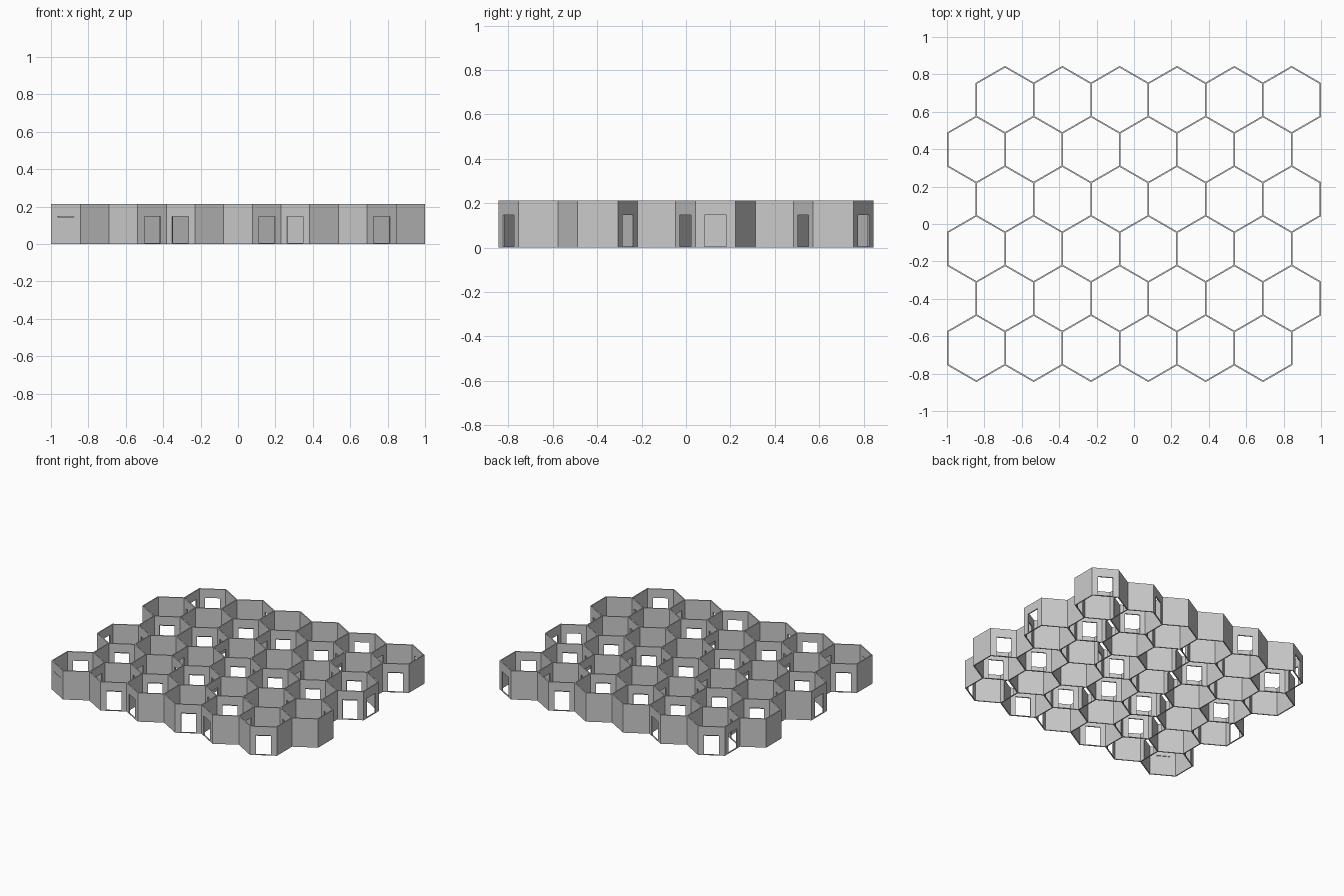
import bpy, bmesh, math
from mathutils import Matrix

if "Cube" in bpy.data.objects:
    bpy.data.objects.remove(bpy.data.objects["Cube"])

T = 0.008                     # wall thickness
W = (2 - T) / 6.5             # width of a cell across flats
R = W / math.sqrt(3)          # side of a cell
H = 0.213                     # wall height
DOOR_W, DOOR_TOP, SILL = 0.1, 0.147, 0.005
N = 6

# Doorways: side direction in degrees -> row -> columns
DOORS = {
    0:   {0: [0, 4], 1: [0, 2], 2: [1], 3: [1, 3, 5], 4: [2, 4], 5: [4]},
    60:  {0: [1, 3, 5], 1: [1, 2, 4, 5], 2: [0, 3], 3: [1, 4], 4: [0, 4], 5: [1, 5]},
    300: {0: [1, 3, 5], 1: [1, 3], 2: [0, 2], 3: [2, 3, 4, 5], 4: [0, 1, 5], 5: [1, 2, 3, 5]},
    120: {0: [0], 5: [0, 4]},
    180: {2: [0], 5: [0]},
    240: {0: [0, 2, 4]},
}
CLOSED = (0, 0, 240)


def centre(r, c):
    return (c - 2.75 + 0.5 * (r % 2)) * W, (r - 2.5) * 1.5 * R


def midpoint(r, c, deg):
    x, y = centre(r, c)
    a = math.radians(deg)
    return x + W / 2 * math.cos(a), y + W / 2 * math.sin(a)


def key(p):
    return round(p[0] * 50), round(p[1] * 50)


def placement(r, c, deg):
    x, y = midpoint(r, c, deg)
    return Matrix.Translation((x, y, 0)) @ Matrix.Rotation(math.radians(deg + 90), 4, 'Z')


def rect(bm, half, z0, z1, y, m):
    return [bm.verts.new(m @ v) for v in (
        Matrix.Translation((-half, y, z0)).translation, Matrix.Translation((half, y, z0)).translation,
        Matrix.Translation((half, y, z1)).translation, Matrix.Translation((-half, y, z1)).translation)]


def ring(bm, a, b):
    for i in range(4):
        j = (i + 1) % 4
        bm.faces.new((a[i], a[j], b[j], b[i]))


def panel(bm, half, z0, z1, t, m):
    f, b = (rect(bm, half, z0, z1, y, m) for y in (-t / 2, t / 2))
    bm.faces.new(f)
    bm.faces.new(b[::-1])
    ring(bm, b, f)


def wall_with_door(bm, half, m):
    of, ob = (rect(bm, half, 0, H, y, m) for y in (-T / 2, T / 2))
    jf, jb = (rect(bm, DOOR_W / 2, SILL, DOOR_TOP, y, m) for y in (-T / 2, T / 2))
    ring(bm, of, jf)
    ring(bm, jf, jb)
    ring(bm, jb, ob)
    ring(bm, ob, of)


def finish(bm, name):
    bmesh.ops.recalc_face_normals(bm, faces=bm.faces)
    me = bpy.data.meshes.new(name)
    bm.to_mesh(me)
    bm.free()
    bpy.context.collection.objects.link(bpy.data.objects.new(name, me))


# Walls shared between neighbouring cells, built once each
open_keys = {key(midpoint(r, c, d)) for d, rows in DOORS.items()
             for r, cols in rows.items() for c in cols}
half = R / 2 + T / (2 * math.sqrt(3))
done = set()
bm = bmesh.new()
for r in range(N):
    for c in range(N):
        for d in range(0, 360, 60):
            k = key(midpoint(r, c, d))
            if k in done:
                continue
            done.add(k)
            m = placement(r, c, d)
            if k in open_keys:
                wall_with_door(bm, half, m)
            else:
                panel(bm, half, 0, H, T, m)
finish(bm, "honeycomb_walls")

# Closed door leaf in the front left corner cell
bm = bmesh.new()
panel(bm, DOOR_W / 2, SILL, DOOR_TOP - 0.003, T, placement(*CLOSED))
finish(bm, "closed_door")
